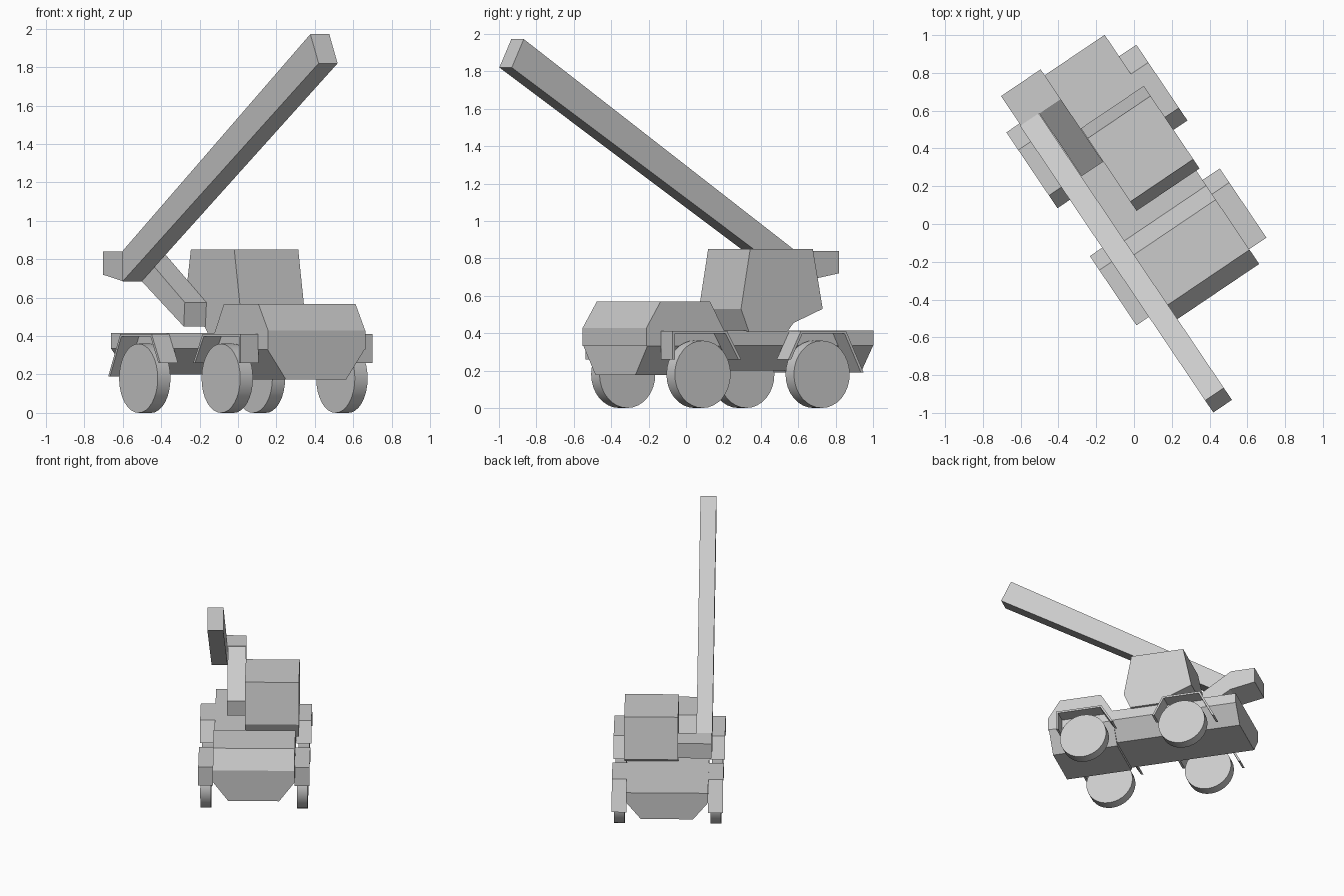
import bpy, bmesh, math
from mathutils import Matrix

if "Cube" in bpy.data.objects:
    bpy.data.objects.remove(bpy.data.objects["Cube"])

# Vehicle frame: local x = across, local -y = forward; the whole truck is turned 34 degrees
TURN = Matrix.Rotation(math.radians(34), 4, 'Z')
MID = 0.126   # centre line of the chassis, across


def finish(name, bm):
    bmesh.ops.recalc_face_normals(bm, faces=bm.faces)
    bm.transform(TURN)
    me = bpy.data.meshes.new(name)
    bm.to_mesh(me)
    bm.free()
    ob = bpy.data.objects.new(name, me)
    bpy.context.collection.objects.link(ob)
    return ob


def extrude(name, a, b):
    """Closed prism between two matching rings of points."""
    bm = bmesh.new()
    ra = [bm.verts.new(p) for p in a]
    rb = [bm.verts.new(p) for p in b]
    bm.faces.new(ra)
    bm.faces.new(rb)
    n = len(a)
    for i in range(n):
        j = (i + 1) % n
        bm.faces.new((ra[i], ra[j], rb[j], rb[i]))
    return finish(name, bm)


def side_prism(name, profile, v0, v1):
    """Side profile (forward, height) extruded across from v0 to v1."""
    return extrude(name, [(v0, -u, z) for u, z in profile],
                   [(v1, -u, z) for u, z in profile])


def long_prism(name, section, u0, u1):
    """Half cross-section (offset, height) mirrored, extruded along the truck."""
    ring = section + [(-w, z) for w, z in reversed(section)]
    return extrude(name, [(MID + w, -u0, z) for w, z in ring],
                   [(MID + w, -u1, z) for w, z in ring])


# Chassis with tapered underside
long_prism("chassis", [(0.305, 0.415), (0.305, 0.335), (0.195, 0.2)], -0.917, 0.06)

# Front body: sloped nose above, tapered belly below
side_prism("front_body", [(0.135, 0.568), (0.455, 0.568), (0.546, 0.428),
                          (0.546, 0.33), (0.045, 0.33), (0.045, 0.415)],
           MID - 0.305, MID + 0.305)
long_prism("front_belly", [(0.305, 0.33), (0.19, 0.175)], 0.04, 0.54)

# Operator cab
side_prism("cab", [(-0.513, 0.85), (-0.109, 0.85), (-0.05, 0.53), (-0.1, 0.41),
                   (-0.35, 0.41), (-0.39, 0.455), (-0.577, 0.53)], 0.05, 0.452)

# Support arm, pivot block and boom
side_prism("support_arm", [(-0.77, 0.84), (-0.365, 0.575), (-0.375, 0.45),
                           (-0.765, 0.685)], -0.088, 0.048)
side_prism("pivot_block", [(-0.955, 0.84), (-0.765, 0.84), (-0.765, 0.685),
                           (-0.955, 0.72)], -0.205, 0.048)
side_prism("boom", [(-0.768, 0.84), (0.985, 1.972), (1.062, 1.82),
                    (-0.762, 0.685)], -0.21, -0.091)

# Fenders: thin folded plates over each wheel, outer line then inner line
FENDERS = {
    "rear": [(-0.78, 0.19), (-0.667, 0.412), (-0.377, 0.412), (-0.296, 0.26),
             (-0.313, 0.26), (-0.386, 0.397), (-0.658, 0.397), (-0.763, 0.19)],
    "front": [(0.01, 0.26), (0.1, 0.412), (0.452, 0.412), (0.452, 0.26),
              (0.437, 0.26), (0.437, 0.397), (0.109, 0.397), (0.027, 0.26)],
}
WHEELS = {"rear": -0.521, "front": 0.247}
R = 0.18

for side, s in (("left", -1), ("right", 1)):
    for end in ("rear", "front"):
        side_prism(f"{end}_{side}_fender", FENDERS[end],
                   MID + s * 0.303, MID + s * 0.415)
        # Wheel
        bm = bmesh.new()
        bmesh.ops.create_cone(
            bm, cap_ends=True, segments=32, radius1=R, radius2=R, depth=0.08,
            matrix=Matrix.Translation((MID + s * 0.36, -WHEELS[end], R))
            @ Matrix.Rotation(math.pi / 2, 4, 'Y'))
        wheel = finish(f"{end}_{side}_wheel", bm)
        bpy.ops.object.select_all(action='DESELECT')
        wheel.select_set(True)
        bpy.context.view_layer.objects.active = wheel
        bpy.ops.object.shade_smooth_by_angle(angle=math.radians(30))
